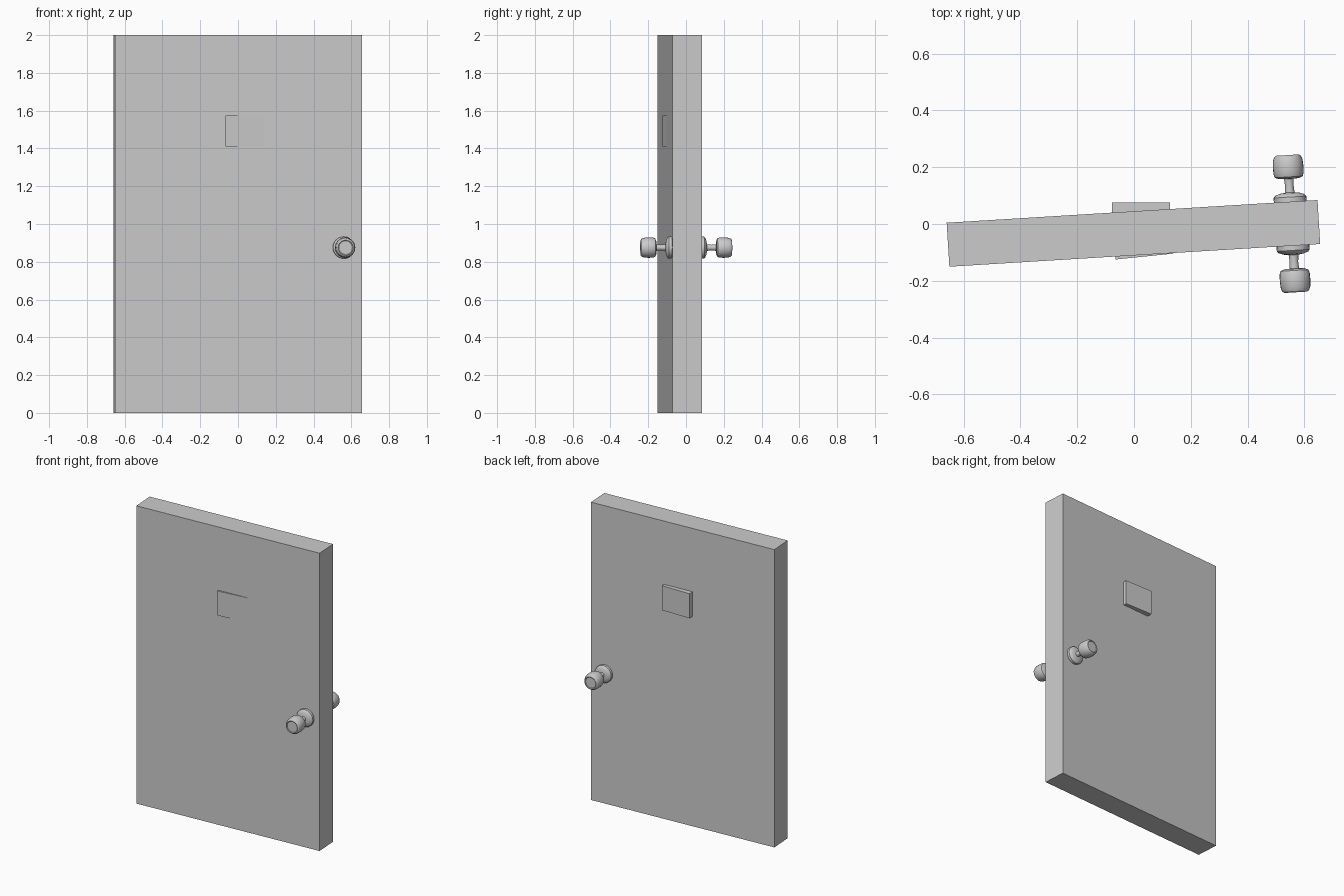
import bpy, bmesh
from math import radians, pi, cos, sin
from mathutils import Matrix, Vector

if "Cube" in bpy.data.objects:
    bpy.data.objects.remove(bpy.data.objects["Cube"])

ANGLE = radians(3.5)          # the door stands slightly ajar
DOOR = Matrix.Translation((-0.002, -0.033, 0)) @ Matrix.Rotation(ANGLE, 4, 'Z')


def add_object(name, bm, matrix):
    bmesh.ops.recalc_face_normals(bm, faces=bm.faces)
    mesh = bpy.data.meshes.new(name)
    bm.to_mesh(mesh)
    bm.free()
    ob = bpy.data.objects.new(name, mesh)
    ob.matrix_world = matrix
    bpy.context.collection.objects.link(ob)
    return ob


def box(name, size, matrix):
    bm = bmesh.new()
    bmesh.ops.create_cube(bm, size=1)
    bmesh.ops.scale(bm, vec=size, verts=bm.verts)
    return add_object(name, bm, matrix)


def lathe(name, profile, matrix, sides=24):
    # rings of (radius, height) around local z, capped at both ends
    bm = bmesh.new()
    rings = [[bm.verts.new((r * cos(2 * pi * i / sides), r * sin(2 * pi * i / sides), h))
              for i in range(sides)] for r, h in profile]
    for a, b in zip(rings, rings[1:]):
        for i in range(sides):
            j = (i + 1) % sides
            bm.faces.new((a[i], a[j], b[j], b[i]))
    bm.faces.new(rings[0])
    bm.faces.new(rings[-1])
    ob = add_object(name, bm, matrix)
    bpy.ops.object.select_all(action='DESELECT')
    bpy.context.view_layer.objects.active = ob
    ob.select_set(True)
    bpy.ops.object.shade_smooth_by_angle(angle=radians(30))
    return ob


# Door slab
box("door_slab", (1.308, 0.155, 2.0), DOOR @ Matrix.Translation((0, 0, 1)))

# Knob with backplate and neck, one on each side
knob = [(0.058, 0.07), (0.058, 0.094), (0.052, 0.101), (0.036, 0.107), (0.017, 0.110),
        (0.015, 0.135), (0.017, 0.158), (0.036, 0.159), (0.049, 0.165), (0.053, 0.176),
        (0.054, 0.200), (0.052, 0.225), (0.047, 0.237), (0.040, 0.242), (0.036, 0.239)]
for name, tilt in (("front_knob", pi / 2), ("back_knob", -pi / 2)):
    lathe(name, knob, DOOR @ Matrix.Translation((0.558, 0, 0.875))
          @ Matrix.Rotation(tilt, 4, 'X'))

# Back plate (square to the frame) and front plate (tilted into the slab)
box("back_plate", (0.205, 0.06, 0.165), Matrix.Translation((0.0245, 0.045, 1.4925)))
tilt = Matrix.Rotation(radians(5.8), 4, 'Z')
box("front_plate", (0.206, 0.06, 0.165),
    Matrix.Translation(Vector((0.0375, -0.1145, 1.4925))) @ tilt
    @ Matrix.Translation((0, 0.03, 0)))
